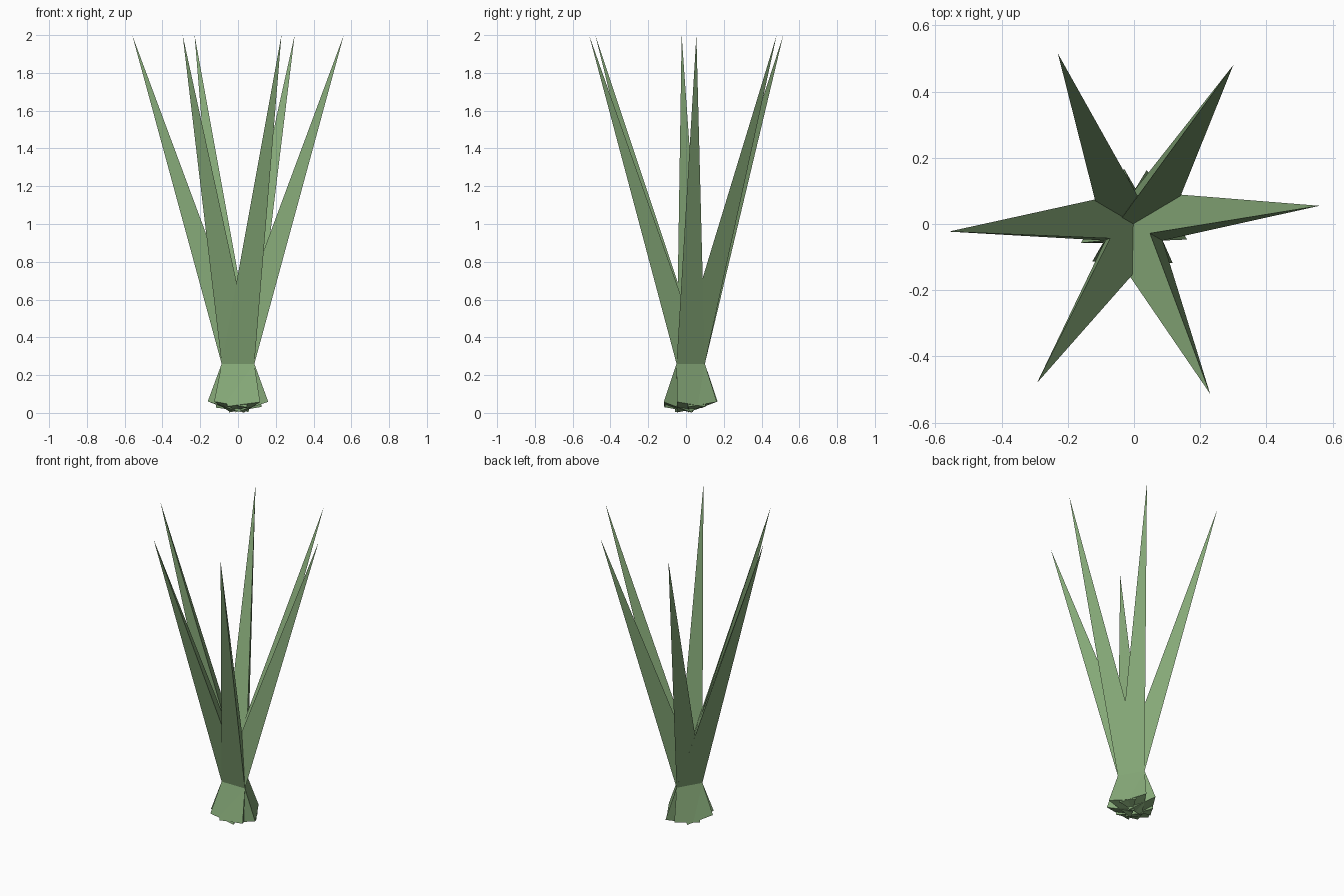
import bpy, bmesh
from math import cos, sin, radians
from mathutils import Vector

if "Cube" in bpy.data.objects:
    bpy.data.objects.remove(bpy.data.objects["Cube"])

NECK_Z, TIP_Z, ROOT_Z, NECK_R = 0.26, 2.0, 0.031, 0.1

# leaf green
green = bpy.data.materials.new("leaf_green")
green.diffuse_color = (0.24, 0.40, 0.19, 1)
green.use_nodes = True
green.node_tree.nodes["Principled BSDF"].inputs["Base Color"].default_value = green.diffuse_color

# triangular neck shared by every leaf
corners = [Vector((NECK_R * cos(radians(a)), NECK_R * sin(radians(a)), 0))
           for a in (90, 210, 330)]


def leaf(name, tip_x, tip_y):
    """Three-sided spike above the neck, leaning stub with a tilted cut below."""
    lean = Vector((tip_x, tip_y, 0)) / (TIP_Z - NECK_Z)
    bm = bmesh.new()
    neck = [bm.verts.new(c + Vector((0, 0, NECK_Z))) for c in corners]
    shift = -lean * (NECK_Z - ROOT_Z)
    root = [bm.verts.new(c + shift + Vector((0, 0, ROOT_Z - lean.dot(c))))
            for c in corners]
    tip = bm.verts.new((tip_x, tip_y, TIP_Z))
    for i in range(3):
        j = (i + 1) % 3
        bm.faces.new((neck[i], neck[j], tip))
        bm.faces.new((root[i], root[j], neck[j], neck[i]))
    bm.faces.new(root[::-1])
    bmesh.ops.recalc_face_normals(bm, faces=bm.faces)
    mesh = bpy.data.meshes.new(name)
    bm.to_mesh(mesh)
    bm.free()
    mesh.materials.append(green)
    bpy.context.collection.objects.link(bpy.data.objects.new(name, mesh))


# six leaves fanned around the neck
tips = {"right": (0.56, 0.055), "back_right": (0.30, 0.48),
        "back_left": (-0.23, 0.515), "left": (-0.56, -0.023),
        "front_left": (-0.293, -0.48), "front_right": (0.23, -0.513)}
for side, (x, y) in tips.items():
    leaf("leaf_" + side, x, y)
